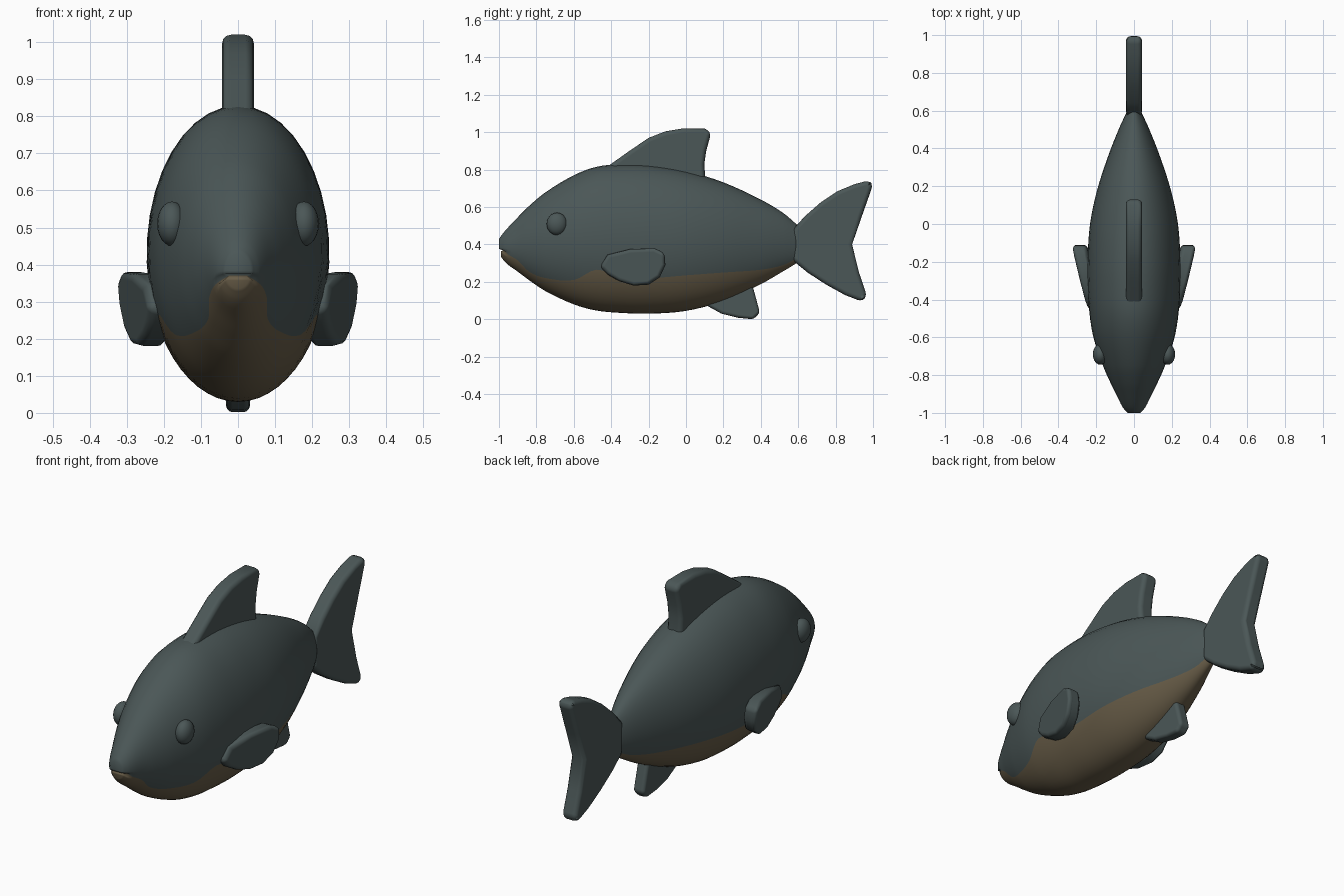
import bpy
import bmesh
import math
from mathutils import Vector

default_cube = bpy.data.objects.get("Cube")
if default_cube:
    bpy.data.objects.remove(default_cube, do_unlink=True)


def make_material(name, colour):
    material = bpy.data.materials.new(name)
    material.use_nodes = True
    material.diffuse_color = (*colour, 1)
    shader = material.node_tree.nodes["Principled BSDF"]
    shader.inputs["Base Color"].default_value = (*colour, 1)
    shader.inputs["Roughness"].default_value = 0.8
    return material


slate = make_material("slate skin", (0.07, 0.095, 0.095))
belly = make_material("tan belly", (0.14, 0.11, 0.065))


def make_object(name, bm, materials):
    bmesh.ops.recalc_face_normals(bm, faces=bm.faces)
    for face in bm.faces:
        face.smooth = True
    mesh = bpy.data.meshes.new(name)
    bm.to_mesh(mesh)
    bm.free()
    for material in materials:
        mesh.materials.append(material)
    obj = bpy.data.objects.new(name, mesh)
    bpy.context.collection.objects.link(obj)
    return obj


# Body stations: y, bottom, top, half width, height of the belly colour line
STATIONS = [
    (-1.0, .335, .43, .035, .37), (-.97, .305, .47, .06, .355),
    (-.9, .255, .545, .095, .315), (-.84, .21, .605, .125, .255),
    (-.75, .15, .68, .165, .22), (-.6, .08, .77, .215, .21),
    (-.48, .047, .815, .235, .265), (-.36, .035, .828, .244, .23),
    (-.2, .03, .825, .246, .22), (0, .045, .793, .233, .235),
    (.2, .098, .732, .19, .25), (.4, .188, .64, .122, .265),
    (.52, .257, .568, .073, .29), (.6, .305, .50, .035, .33),
]


def sample(y):
    """Smooth interpolation between the body stations."""
    last = len(STATIONS) - 1
    i = max(k for k in range(last) if STATIONS[k][0] <= y)
    a, b = STATIONS[i], STATIONS[i + 1]
    before, after = STATIONS[max(i - 1, 0)], STATIONS[min(i + 2, last)]
    span = b[0] - a[0]
    t = (y - a[0]) / span
    values = []
    for k in range(1, 5):
        m0 = (b[k] - before[k]) / (b[0] - before[0]) * span
        m1 = (after[k] - a[k]) / (after[0] - a[0]) * span
        values.append((2*t**3 - 3*t**2 + 1) * a[k] + (t**3 - 2*t**2 + t) * m0
                      + (3*t**2 - 2*t**3) * b[k] + (t**3 - t**2) * m1)
    return values


# Body: each half ring has a vertex exactly on the belly colour line
LOWER, UPPER = 9, 13
COUNT = LOWER + UPPER
rows = []
for a, b in zip(STATIONS, STATIONS[1:]):
    rows += [a[0] + (b[0] - a[0]) * k / 4 for k in range(4)]
rows.append(STATIONS[-1][0])

bm = bmesh.new()
rings = []
for y in rows:
    low, high, half, line = sample(y)
    middle, radius = (low + high) / 2, (high - low) / 2
    seam = math.acos(max(-1, min(1, (middle - line) / radius)))
    mouth = max(0, 1 - (y + 1) / .05)
    ring = []
    for k in range(COUNT + 1):
        if k <= LOWER:
            angle = seam * k / LOWER
        else:
            angle = seam + (math.pi - seam) * (k - LOWER) / UPPER
        x = half * math.sin(angle)
        z = middle - radius * math.cos(angle)
        back = 0
        if k == LOWER:
            # mouth crease
            x *= 1 - .25 * mouth
            back = .028 * mouth
        elif k < LOWER:
            back = .01 * mouth
        ring.append((x, y + back, z))
    loop = [bm.verts.new(p) for p in ring]
    loop += [bm.verts.new((-x, yy, z)) for x, yy, z in reversed(ring[1:-1])]
    rings.append(loop)

size = 2 * COUNT


def paint(face, k):
    face.material_index = 1 if k < LOWER or k >= size - LOWER else 0


for front, back in zip(rings, rings[1:]):
    for k in range(size):
        n = (k + 1) % size
        paint(bm.faces.new((front[k], front[n], back[n], back[k])), k)
for loop in (rings[0], rings[-1]):
    for k in range(COUNT):
        corners = [loop[k], loop[k + 1], loop[size - k - 1], loop[(size - k) % size]]
        unique = list(dict.fromkeys(corners))
        paint(bm.faces.new(unique), k)
make_object("body", bm, [slate, belly])


# Fins: a side outline given thickness and a rounded rim
def make_fin(name, outline, half, lean=None, side=1):
    bm = bmesh.new()
    face = bm.faces.new([bm.verts.new((-half, y, z)) for y, z in outline])
    new = bmesh.ops.extrude_face_region(bm, geom=[face])["geom"]
    moved = [v for v in new if isinstance(v, bmesh.types.BMVert)]
    bmesh.ops.translate(bm, verts=moved, vec=Vector((2 * half, 0, 0)))
    if lean:
        for v in bm.verts:
            v.co.x = side * (v.co.x + lean(v.co.y, v.co.z))
    fin = make_object(name, bm, [slate])
    bevel = fin.modifiers.new("rounded rim", "BEVEL")
    bevel.width = half * .55
    bevel.segments = 3
    bevel.limit_method = "ANGLE"
    bevel.angle_limit = math.radians(50)
    bevel.use_clamp_overlap = False
    bevel.harden_normals = True
    return fin


make_fin("dorsal_fin", [
    (-.43, .81), (-.31, .895), (-.2, .97), (-.11, 1.005), (-.02, 1.02),
    (.1, 1.02), (.135, .998), (.108, .9), (.098, .83), (.105, .72), (-.38, .74)], .043)

make_fin("tail_fin", [
    (.57, .48), (.64, .555), (.72, .625), (.81, .685), (.9, .722), (.975, .742),
    (1.0, .72), (.94, .55), (.888, .4), (.925, .25), (.967, .125), (.94, .095),
    (.85, .13), (.75, .185), (.65, .25), (.57, .315)], .042)

make_fin("belly_fin", [
    (.09, .085), (.19, .03), (.28, .008), (.36, 0), (.395, .035),
    (.375, .11), (.35, .2), (.15, .16)], .032)


# Side fins flare outward toward the rear; eyes are low bumps
def flare(y, z):
    return .205 + (y + .45) * .235 + (z - .28) * .1


for side, label in ((1, "left"), (-1, "right")):
    make_fin(label + "_side_fin", [
        (-.46, .28), (-.42, .345), (-.3, .375), (-.17, .38), (-.115, .355),
        (-.11, .29), (-.14, .225), (-.2, .185), (-.28, .18), (-.36, .205),
        (-.42, .24)], .038, flare, side)
    bm = bmesh.new()
    bmesh.ops.create_uvsphere(bm, u_segments=20, v_segments=12, radius=1)
    bmesh.ops.scale(bm, verts=bm.verts, vec=Vector((.04, .055, .06)))
    bmesh.ops.translate(bm, verts=bm.verts, vec=Vector((side * .178, -.69, .51)))
    make_object(label + "_eye_bump", bm, [slate])
